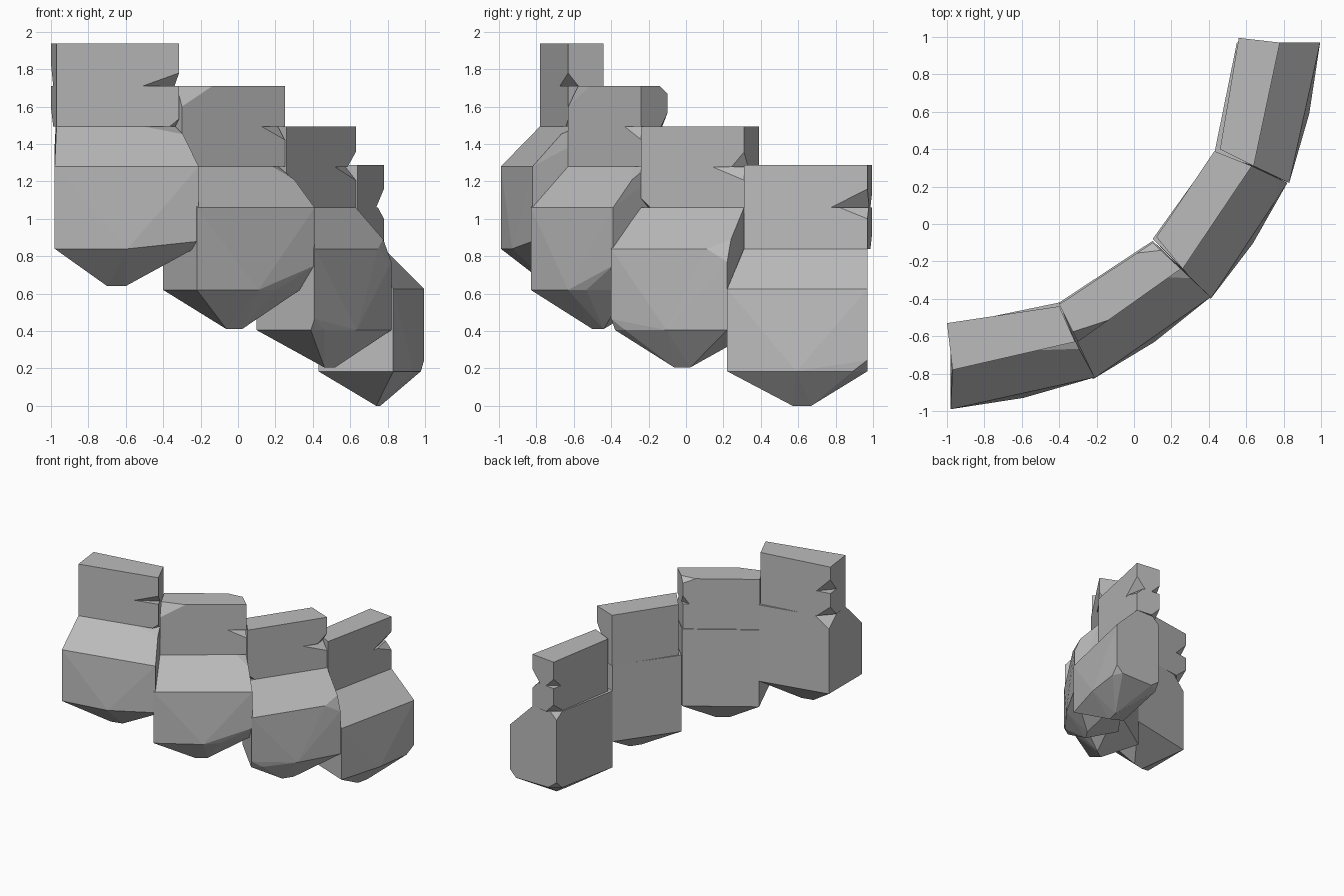
import bpy
import bmesh
from mathutils import Vector

if "Cube" in bpy.data.objects:
    bpy.data.objects.remove(bpy.data.objects["Cube"], do_unlink=True)

STONE = (0.5, 0.5, 0.5, 1)
stone = bpy.data.materials.new("grey_stone")
stone.use_nodes = True
stone.diffuse_color = STONE
stone.node_tree.nodes["Principled BSDF"].inputs["Base Color"].default_value = STONE

# Corner order in every ring: outer start, outer end, inner end, inner start
ALONG = (1, 0, 3, 2)
ACROSS = (3, 2, 1, 0)


def lift(ring, z):
    return [Vector((x, y, z)) for x, y in ring]


def stone_hull(name, rings, cuts, extra=()):
    """Convex block through stacked rings; cuts chip corners.
    A cut maps (ring, corner) to lengths (along, across, upright)."""
    points = list(extra)
    for r, ring in enumerate(rings):
        for c, p in enumerate(ring):
            if (r, c) not in cuts:
                points.append(p)
                continue
            along, across, upright = cuts[r, c]
            targets = [(ring[ALONG[c]], along), (ring[ACROSS[c]], across)]
            targets += [(rings[n][c], upright) for n in (r - 1, r + 1)
                        if 0 <= n < len(rings)]
            points += [p + (t - p).normalized() * d for t, d in targets]
    bm = bmesh.new()
    for p in points:
        bm.verts.new(p)
    hull = bmesh.ops.convex_hull(bm, input=bm.verts)
    loose = {v for v in hull["geom_interior"] + hull["geom_unused"]
             if isinstance(v, bmesh.types.BMVert) and v.is_valid}
    bmesh.ops.delete(bm, geom=list(loose), context="VERTS")
    bmesh.ops.dissolve_limit(bm, angle_limit=0.02, verts=bm.verts, edges=bm.edges)
    bmesh.ops.recalc_face_normals(bm, faces=bm.faces)
    mesh = bpy.data.meshes.new(name)
    bm.to_mesh(mesh)
    bm.free()
    mesh.materials.append(stone)
    obj = bpy.data.objects.new(name, mesh)
    bpy.context.collection.objects.link(obj)


def balcony_block(label, levels, base, rim, tip, body_cuts, wall_cuts, top_cuts):
    z_tip, z_low, z_mid, z_rim, z_wall, z_top = levels
    low, mid = lift(base, z_low), lift(base, z_mid)
    top = lift(rim[:2] + base[2:], z_rim)
    # Slight bulge of the outer face and short ridge under the body
    run = (low[1] - low[0]).normalized()
    out = Vector((run.y, -run.x, 0))
    bulge = (low[0] + low[1]) / 2 + out * 0.025
    keel = Vector((*tip, z_tip))
    stone_hull(label + "_body", [low, mid, top], body_cuts,
               [bulge, keel - run * 0.05, keel + run * 0.05])
    stone_hull(label + "_lower_wall", [lift(rim, z_rim), lift(rim, z_wall)], wall_cuts)
    stone_hull(label + "_upper_wall", [lift(rim, z_wall), lift(rim, z_top)], top_cuts)


# Highest block
balcony_block(
    "first", (0.64, 0.84, 1.28, 1.495, 1.71, 1.938),
    [(-0.98, -0.99), (-0.21, -0.82), (-0.40, -0.42), (-0.98, -0.54)],
    [(-0.97, -0.78), (-0.315, -0.63), (-0.40, -0.44), (-1.0, -0.53)],
    (-0.65, -0.72),
    {(0, 1): (0.3, 0.06, 0.04), (2, 1): (0.2, 0.06, 0.06), (2, 3): (0.12, 0.12, 0.1)},
    {(0, 1): (0.05, 0.05, 0.04), (0, 3): (0.12, 0.1, 0.1)},
    {(0, 1): (0.2, 0.06, 0.07), (0, 3): (0.12, 0.1, 0.12)})

# Second block
balcony_block(
    "second", (0.41, 0.62, 1.06, 1.28, 1.493, 1.71),
    [(-0.22, -0.83), (0.41, -0.39), (0.10, -0.09), (-0.40, -0.42)],
    [(-0.30, -0.63), (0.25, -0.24), (0.10, -0.10), (-0.40, -0.43)],
    (-0.02, -0.47),
    {(0, 1): (0.25, 0.11, 0.13), (2, 1): (0.08, 0.05, 0.1)},
    {(1, 1): (0.15, 0.05, 0.07)},
    {(1, 0): (0.2, 0.06, 0.11), (1, 2): (0.1, 0.06, 0.04), (0, 2): (0.05, 0.05, 0.07)})

# Third block
balcony_block(
    "third", (0.205, 0.405, 0.84, 1.06, 1.277, 1.493),
    [(0.41, -0.40), (0.82, 0.22), (0.43, 0.38), (0.10, -0.08)],
    [(0.26, -0.24), (0.63, 0.31), (0.43, 0.39), (0.12, -0.07)],
    (0.49, -0.02),
    {(0, 0): (0.09, 0.03, 0.06), (1, 1): (0.13, 0.06, 0.07)},
    {(1, 1): (0.2, 0.06, 0.07), (0, 0): (0.06, 0.05, 0.05)},
    {(0, 1): (0.08, 0.06, 0.08)})

# Lowest block
balcony_block(
    "fourth", (0, 0.185, 0.625, 0.84, 1.06, 1.287),
    [(0.83, 0.22), (0.995, 0.97), (0.55, 0.97), (0.43, 0.38)],
    [(0.64, 0.31), (0.78, 0.97), (0.56, 0.995), (0.46, 0.40)],
    (0.75, 0.62),
    {(0, 1): (0.08, 0.06, 0.06), (0, 2): (0.06, 0.08, 0.06), (2, 2): (0.06, 0.06, 0.06)},
    {(1, 1): (0.15, 0.06, 0.06), (0, 2): (0.1, 0.08, 0.08)},
    {(0, 1): (0.2, 0.08, 0.1), (0, 2): (0.08, 0.08, 0.08)})
